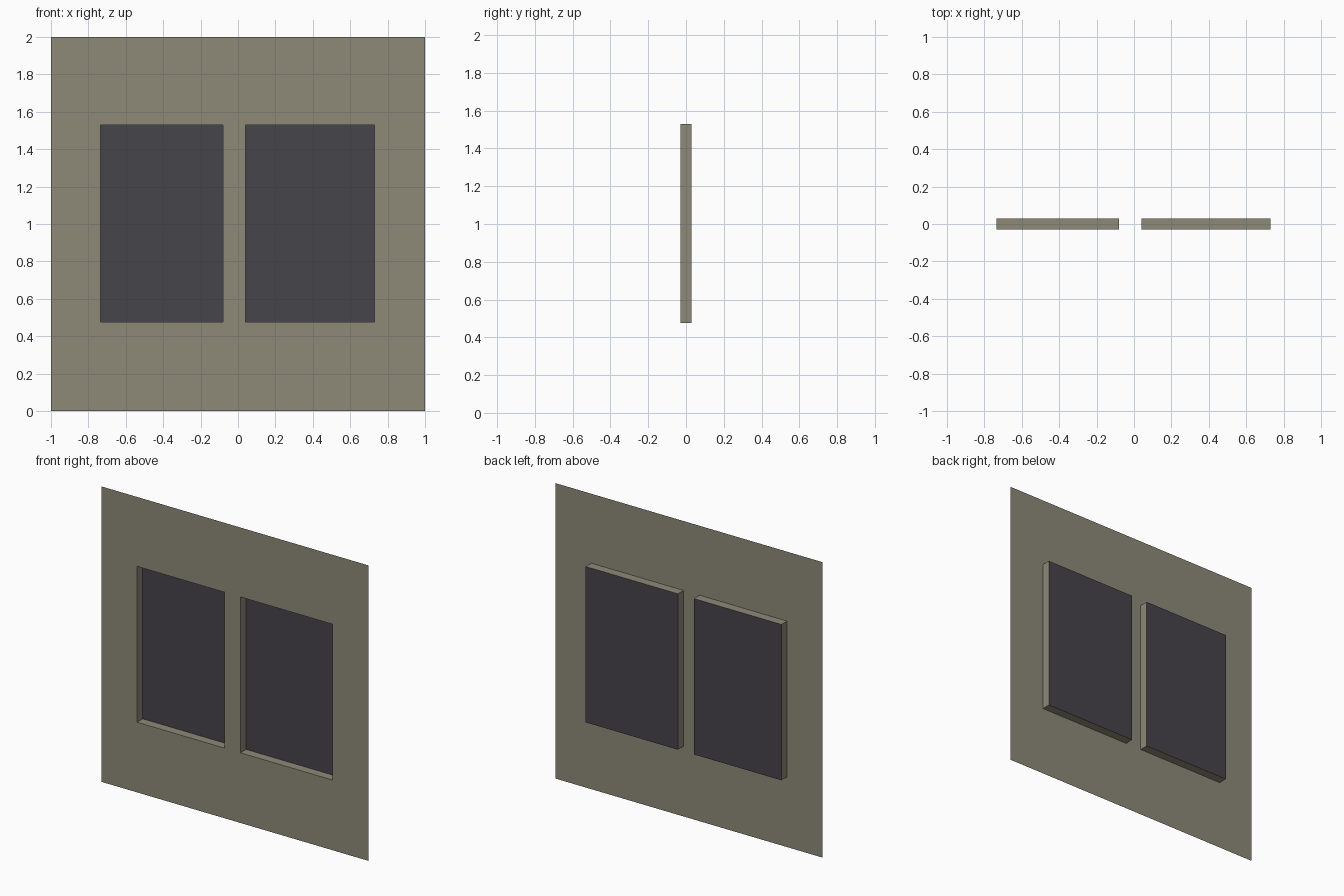
import bpy

if "Cube" in bpy.data.objects:
    bpy.data.objects.remove(bpy.data.objects["Cube"])

FRONT, BACK = -0.03, 0.03
Z0, Z1 = 0.475, 1.53
WINDOWS = {"left": (-0.735, -0.08), "right": (0.04, 0.73)}


def material(name, rgb):
    m = bpy.data.materials.new(name)
    m.diffuse_color = (*rgb, 1)
    m.use_nodes = True
    m.node_tree.nodes["Principled BSDF"].inputs["Base Color"].default_value = m.diffuse_color
    return m


def mesh_object(name, verts, faces, mat):
    me = bpy.data.meshes.new(name)
    me.from_pydata(verts, [], faces)
    me.materials.append(mat)
    ob = bpy.data.objects.new(name, me)
    bpy.context.collection.objects.link(ob)
    return ob


def rect(x0, x1, y):
    return [(x0, y, Z0), (x1, y, Z0), (x1, y, Z1), (x0, y, Z1)]


wall_mat = material("wall_paint", (0.27, 0.255, 0.19))
glass_mat = material("dark_glass", (0.062, 0.058, 0.068))

# Wall sheet: a grid of cells with the two window cells left open
xs = [-1.0, *WINDOWS["left"], *WINDOWS["right"], 1.0]
zs = [0.0, Z0, Z1, 2.0]
n = len(xs)
verts = [(x, FRONT, z) for z in zs for x in xs]
faces = [(j * n + i, j * n + i + 1, (j + 1) * n + i + 1, (j + 1) * n + i)
         for j in range(3) for i in range(n - 1)
         if not (j == 1 and i in (1, 3))]
mesh_object("wall", verts, faces, wall_mat)

for side, (x0, x1) in WINDOWS.items():
    # Reveal: four sides running back from the wall opening
    mesh_object(side + "_window_reveal",
                rect(x0, x1, FRONT) + rect(x0, x1, BACK),
                [(i, (i + 1) % 4, (i + 1) % 4 + 4, i + 4) for i in range(4)],
                wall_mat)
    # Recessed pane closing the back of the reveal
    mesh_object(side + "_window_pane", rect(x0, x1, BACK), [(0, 1, 2, 3)], glass_mat)
